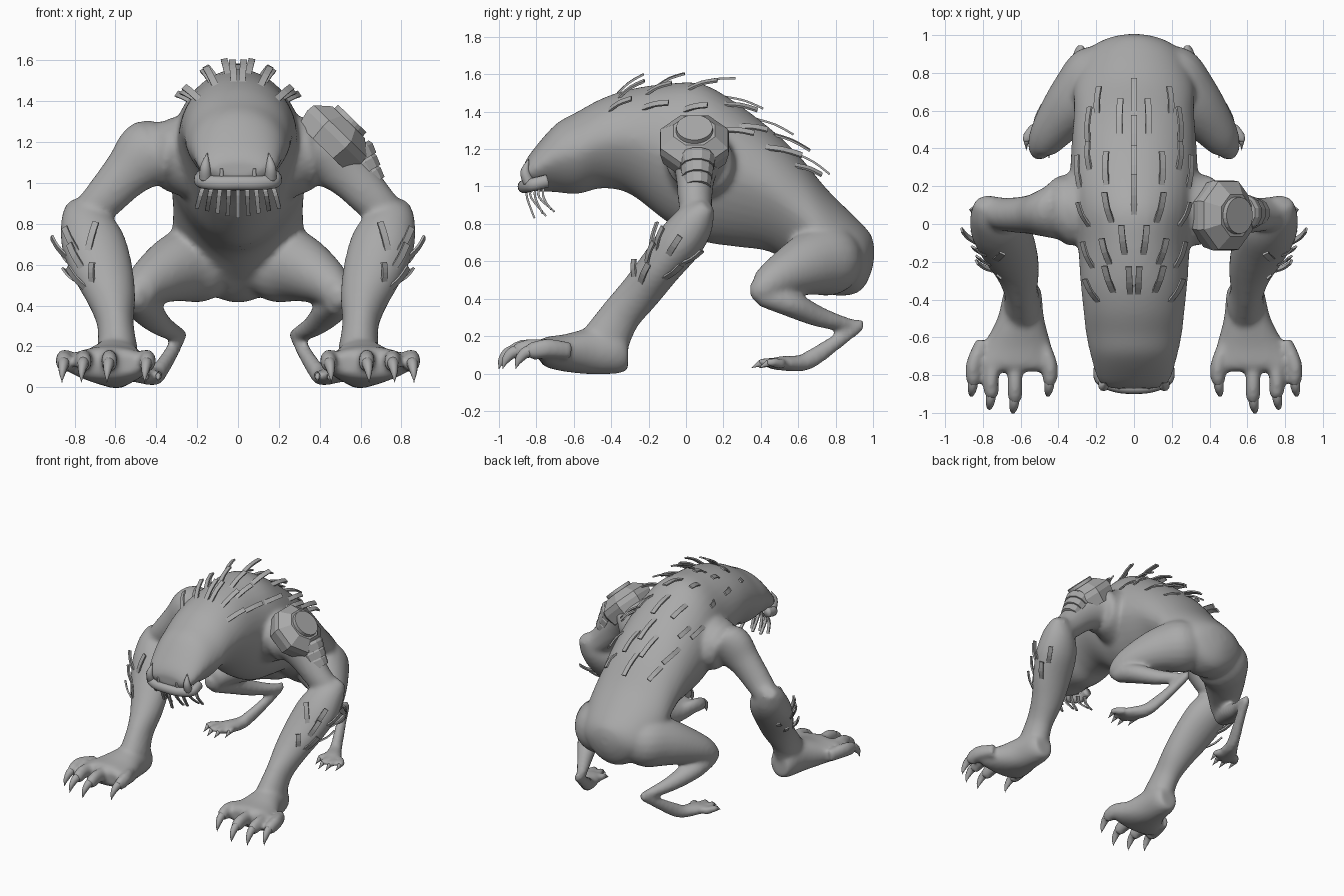
import bpy, bmesh, math
from mathutils import Vector
from mathutils.bvhtree import BVHTree

cube = bpy.data.objects.get("Cube")
if cube:
    bpy.data.objects.remove(cube, do_unlink=True)

hide = bpy.data.materials.new("grey_hide")
hide.use_nodes = True
hide.diffuse_color = (.4, .4, .4, 1)
hide.node_tree.nodes["Principled BSDF"].inputs["Base Color"].default_value = (.4, .4, .4, 1)
X, Y, Z = Vector((1, 0, 0)), Vector((0, 1, 0)), Vector((0, 0, 1))


def spline(pts, steps):
    """Smooth curve through rows of centre, half width and half height."""
    rows = [Vector(p) for p in pts]
    rows = [rows[0]] + rows + [rows[-1]]
    out = []
    for a, b, c, d in zip(rows, rows[1:], rows[2:], rows[3:]):
        for i in range(steps):
            t = i / steps
            out.append((b * 2 + (c - a) * t + (a * 2 - b * 5 + c * 4 - d) * t**2
                        + (b * 3 - a - c * 3 + d) * t**3) / 2)
    return out + [rows[-1]]


def tube(bm, pts, sides=20, steps=5, ref=X, upright=False, egg=0):
    """Closed loft of elliptical rings along a path."""
    rows = spline(pts, steps)
    mid = [Vector(r[:3]) for r in rows]
    rings = []
    for i, r in enumerate(rows):
        t = Y if upright else (mid[min(i + 1, len(mid) - 1)] - mid[max(i - 1, 0)]).normalized()
        u = (ref - t * ref.dot(t)).normalized()
        v = u.cross(t)
        ring = []
        for k in range(sides):
            a = math.tau * (k + .5) / sides
            w = max(r[3], .002) * (1 - egg * max(0, -math.sin(a)))
            ring.append(bm.verts.new(mid[i] + u * w * math.cos(a) + v * max(r[4], .002) * math.sin(a)))
        rings.append(ring)
    for p, q in zip(rings, rings[1:]):
        for k in range(sides):
            n = (k + 1) % sides
            bm.faces.new((p[k], p[n], q[n], q[k]))
    bm.faces.new(rings[0])
    bm.faces.new(rings[-1])


def finish(bm, name, smooth=True):
    bmesh.ops.recalc_face_normals(bm, faces=bm.faces[:])
    me = bpy.data.meshes.new(name)
    bm.to_mesh(me)
    bm.free()
    me.materials.append(hide)
    for p in me.polygons:
        p.use_smooth = smooth
    ob = bpy.data.objects.new(name, me)
    bpy.context.collection.objects.link(ob)
    return ob


def flip(pts, s):
    return [(p[0] * s, *p[1:]) for p in pts]


# Torso and head as one long loft from muzzle to rump
body = bmesh.new()
tube(body, [(0, -.87, 1.07, .13, .04), (0, -.83, 1.08, .19, .1), (0, -.7, 1.15, .23, .18),
            (0, -.58, 1.18, .255, .22), (0, -.45, 1.23, .27, .24), (0, -.3, 1.24, .285, .28),
            (0, -.1, 1.18, .3, .37), (0, .08, 1.13, .33, .42), (0, .25, 1.07, .34, .39),
            (0, .45, .98, .33, .33), (0, .6, .86, .32, .31), (0, .75, .71, .32, .28),
            (0, .88, .64, .27, .22), (0, .95, .625, .21, .165), (0, .99, .64, .12, .1),
            (0, 1.005, .645, .04, .04)],
     sides=40, upright=True, egg=.22)

# Limbs, fingers and toes on both sides
arm = [(.15, .09, 1.12, .22, .23), (.3, .08, 1.14, .2, .185), (.43, .06, 1.14, .18, .14),
       (.54, .05, 1.05, .125, .105), (.67, .05, .91, .1, .09), (.77, .07, .82, .08, .08)]
forearm = [(.8, .12, .9, .05, .04), (.765, .06, .83, .11, .1), (.715, -.02, .72, .155, .125),
           (.665, -.13, .58, .15, .115), (.62, -.24, .44, .12, .11), (.6, -.35, .31, .09, .11),
           (.59, -.43, .18, .1, .13)]
palm = [(.59, -.31, .1, .07, .08), (.59, -.36, .12, .1, .12), (.6, -.5, .12, .125, .125),
        (.62, -.65, .11, .185, .1), (.64, -.75, .115, .22, .08), (.64, -.78, .115, .2, .05)]
thigh = [(.04, .87, .62, .1, .13), (.18, .77, .61, .19, .19), (.3, .66, .585, .16, .17),
         (.43, .5, .515, .115, .115), (.49, .4, .45, .075, .08), (.49, .345, .44, .03, .04)]
shin = [(.49, .4, .42, .06, .06), (.45, .55, .375, .08, .07), (.37, .72, .3, .055, .055),
        (.29, .88, .26, .035, .035), (.28, .95, .26, .02, .03)]
foot = [(.28, .93, .26, .03, .035), (.32, .82, .18, .035, .04), (.38, .68, .085, .04, .05),
        (.41, .61, .055, .05, .045), (.45, .52, .055, .07, .04), (.48, .46, .05, .06, .03)]
fingers = [(.445, -.83), (.63, -.92), (.755, -.9), (.85, -.83)]
toes = [(.39, .42), (.45, .37), (.51, .37), (.57, .41)]
claws = bmesh.new()
for s in (1, -1):
    for limb in (arm, forearm, thigh, shin, foot):
        tube(body, flip(limb, s))
    tube(body, flip(palm, s), upright=True)
    for x, y in fingers:
        knuckle = x * .75 + .16
        tube(body, flip([(knuckle, -.62, .12, .04, .05), (x, y + .09, .135, .04, .052),
                         (x, y + .01, .12, .04, .05), (x, y - .02, .11, .03, .035)], s))
        tube(claws, flip([(x, y + .02, .125, .03, .033), (x + .005, y - .03, .11, .026, .03),
                          (x + .01, y - .065, .07, .016, .02), (x + .012, y - .08, .025, 0, 0)], s),
             sides=10)
    for x, y in toes:
        tube(body, flip([(x * .6 + .18, .52, .05, .03, .03), (x, y + .05, .06, .024, .028),
                         (x, y + .02, .05, .022, .022)], s))
        tube(claws, flip([(x, y + .03, .055, .015, .02), (x, y - .02, .03, 0, 0)], s), sides=8)
finish(claws, "claws")

# Fuse the anatomy into one soft skin
skin = finish(body, "body")
fuse = skin.modifiers.new("fuse", "REMESH")
fuse.mode = "VOXEL"
fuse.voxel_size = .015
soften = skin.modifiers.new("soften", "SMOOTH")
soften.iterations = 10
bpy.context.view_layer.update()
dg = bpy.context.evaluated_depsgraph_get()
baked = bpy.data.meshes.new_from_object(skin.evaluated_get(dg))
skin.modifiers.clear()
skin.data = baked
for p in baked.polygons:
    p.use_smooth = True
if not baked.materials:
    baked.materials.append(hide)
tree = BVHTree.FromPolygons([v.co for v in baked.vertices], [p.vertices[:] for p in baked.polygons])


def bristle(bm, origin, aim, lean, length, lift=.05):
    """Flat strand rooted where a ray meets the skin."""
    hit, n, _, _ = tree.ray_cast(Vector(origin), aim)
    if hit is None:
        return
    d = (lean - n * lean.dot(n)).normalized()
    path = [hit - n * .01, hit + d * length * .5 + n * lift * .65, hit + d * length + n * lift]
    tube(bm, [(*p, .023, .008) for p in path], sides=4, steps=3, ref=d.cross(n))


# Back bristles: root x, root y, length
hair = bmesh.new()
for x, y, l in [(.02, -.38, .18), (.11, -.37, .17), (.19, -.42, .15), (.05, -.17, .17),
                (.13, -.22, .15), (.22, -.24, .15), (.12, 0, .17), (.24, -.02, .14),
                (.15, .2, .18), (.29, .18, .18), (.24, .28, .15), (.08, .46, .22),
                (.25, .42, .2), (.2, .58, .15)]:
    for s in (1, -1):
        bristle(hair, (x * s, y, 3), -Z, Vector((.7 * x * s, 1, 0)), l)
for y in (.04, .2, .37, .58):
    bristle(hair, (0, y, 3), -Z, Y, .22)
finish(hair, "back_bristles", False)

# Forearm bristles
hair = bmesh.new()
for s in (1, -1):
    up = Vector((.3 * s, .7, 1))
    for y, z in [(-.22, .58), (-.1, .63), (-.25, .48), (-.12, .5), (-.02, .58), (-.17, .66)]:
        bristle(hair, (2 * s, y, z), -X * s, up, .14, .035)
    for x, z, l in [(.74, .66, .16), (.72, .51, .1)]:
        bristle(hair, (x * s, -.6, z), Y, Vector((-.3 * s, .3, 1)), l, .02)
finish(hair, "forearm_bristles", False)

# Chin bristles
hair = bmesh.new()
for i in range(-4, 5):
    x = i * .042
    drop = .14 - abs(i) * .012
    back = -.85 + .022 * abs(i)
    tube(hair, [(x, back, .99, .015, .008), (x * 1.1, back, .94, .015, .008),
                (x * 1.2, back + .04 + .04 * (i % 2), .97 - drop, .014, .007)], sides=4, steps=3)
finish(hair, "chin_bristles", False)

# Jutting lower lip, tusks and small teeth
lip = bmesh.new()
tube(lip, [(x, y, z, .035, .03) for x, y, z in
           [(-.18, -.74, 1.03), (-.18, -.82, 1.01), (-.1, -.86, 1), (0, -.87, 1),
            (.1, -.86, 1), (.18, -.82, 1.01), (.18, -.74, 1.03)]], sides=14, ref=Z)
finish(lip, "lower_lip")
teeth = bmesh.new()
for s in (1, -1):
    tube(teeth, flip([(.16, -.84, 1.02, .03, .03), (.16, -.86, 1.08, .025, .025),
                      (.15, -.84, 1.15, 0, 0)], s), sides=10)
    tube(teeth, flip([(.08, -.86, 1.01, .015, .012), (.08, -.87, 1.07, .008, .006)], s), sides=6)
finish(teeth, "teeth")


def turned(name, centre, axis, profile, sides):
    """Faceted solid from offset and radius pairs along an axis."""
    bm = bmesh.new()
    tube(bm, [(*(centre + axis * o), r, r) for o, r in profile], sides=sides, steps=1, ref=Y)
    return finish(bm, name, False)


# Shoulder armour on the left arm
out = Vector((.7, 0, .72)).normalized()
shoulder = Vector((.5, .045, 1.255))
turned("shoulder_plate", shoulder, out,
       [(-.12, .18), (-.04, .2), (.0, .195), (.06, .12)], 8)
turned("shoulder_disc", shoulder, out, [(.05, .1), (.085, .097)], 24)
down = Vector((.5, 0, -.85)).normalized()
for i in range(3):
    r = .1 - i * .01
    turned("arm_band_%d" % (i + 1), Vector((.585 + i * .028, .06, 1.13 - i * .055)), down,
           [(-.04, r * .9), (-.02, r), (.03, r * .92)], 12)
